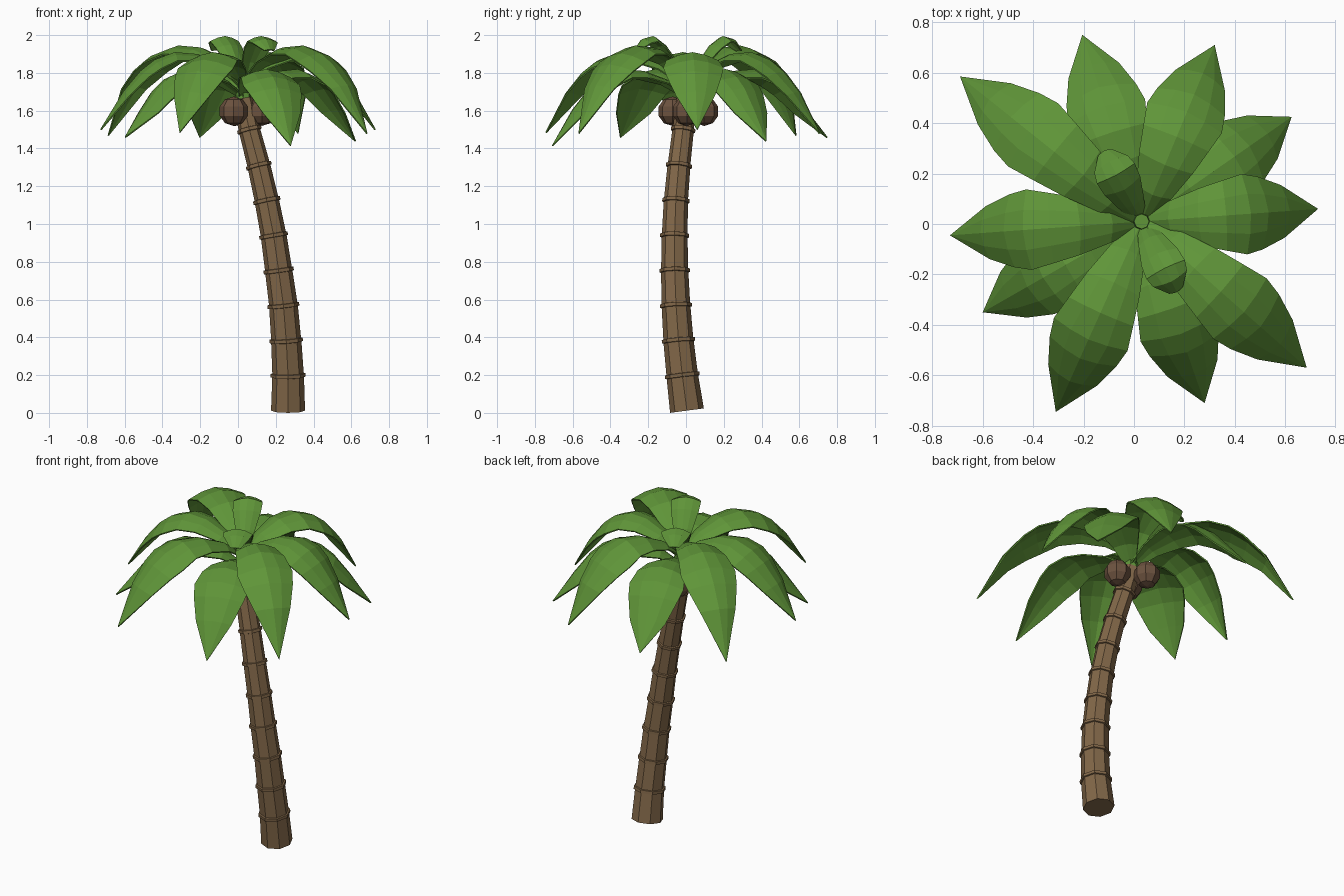
import bpy, bmesh, math
from mathutils import Vector

if "Cube" in bpy.data.objects:
    bpy.data.objects.remove(bpy.data.objects["Cube"])


def material(name, rgb):
    m = bpy.data.materials.new(name)
    m.diffuse_color = (*rgb, 1)
    m.use_nodes = True
    m.node_tree.nodes["Principled BSDF"].inputs["Base Color"].default_value = m.diffuse_color
    return m


BARK = material("bark", (0.22, 0.135, 0.065))
NUT = material("nut_shell", (0.15, 0.085, 0.05))
LEAF = material("leaf", (0.115, 0.30, 0.04))
CROWN = Vector((0.03, 0.01, 0))


def finish(name, bm, mat):
    bmesh.ops.recalc_face_normals(bm, faces=bm.faces)
    me = bpy.data.meshes.new(name)
    bm.to_mesh(me)
    bm.free()
    me.materials.append(mat)
    ob = bpy.data.objects.new(name, me)
    bpy.context.collection.objects.link(ob)
    return ob


# Trunk: bent eight-sided tube with a raised ring at every joint
path = [Vector(p) for p in [
    (.265, .005, .012), (.265, -.02, .2), (.255, -.04, .385), (.24, -.053, .57),
    (.215, -.06, .755), (.188, -.06, .94), (.152, -.053, 1.125), (.11, -.037, 1.31),
    (.06, -.015, 1.5), (.025, .005, 1.66)]]
bm = bmesh.new()
rings = []


def add_ring(centre, tangent, r):
    u = Vector((0, 1, 0)).cross(tangent).normalized()
    v = tangent.cross(u)
    rings.append([bm.verts.new(centre + r * (math.cos(a) * u + math.sin(a) * v))
                  for a in [k * math.pi / 4 for k in range(8)]])


last = len(path) - 1
for i, p in enumerate(path):
    t = (path[min(i + 1, last)] - path[max(i - 1, 0)]).normalized()
    r = 0.09 - 0.035 * i / last
    if i in (0, last):
        add_ring(p, t, r)
    else:
        for d, e in ((-.012, -.002), (-.01, .006), (.008, .006), (.01, -.003)):
            add_ring(p + t * d, t, r + e)
for a, b in zip(rings, rings[1:]):
    for k in range(8):
        bm.faces.new((a[k], a[(k + 1) % 8], b[(k + 1) % 8], b[k]))
bm.faces.new(rings[0])
bm.faces.new(rings[-1])
finish("trunk", bm, BARK)

# Coconuts: three around the trunk top
for n in range(3):
    a = math.radians(-3 + 120 * n)
    bm = bmesh.new()
    bmesh.ops.create_uvsphere(bm, u_segments=8, v_segments=5, radius=0.078)
    bmesh.ops.translate(bm, verts=bm.verts,
                        vec=CROWN + Vector((.097 * math.cos(a), .097 * math.sin(a), 1.597)))
    finish(f"coconut_{n + 1}", bm, NUT)

# Crown core: green bud joining the fronds
bm = bmesh.new()
bmesh.ops.create_cone(bm, cap_ends=True, segments=8, radius1=.045, radius2=.03, depth=.17)
bmesh.ops.translate(bm, verts=bm.verts, vec=CROWN + Vector((0, 0, 1.715)))
finish("crown_core", bm, LEAF)


# Fronds: profile rows are (fraction of length, ridge height, half width)
def frond(name, tip, profile, tip_z=None, sag=0.32):
    out = Vector((tip[0], tip[1], 0)) - CROWN
    side = Vector((-out.y, out.x, 0)).normalized()
    flat = out.normalized()
    bm = bmesh.new()
    rows = []
    for i, (f, z, w) in enumerate(profile):
        if tip_z and i == len(profile) - 1:
            z = tip_z
        p = CROWN + out * f + Vector((0, 0, z))
        lo, hi = profile[max(i - 1, 0)], profile[min(i + 1, len(profile) - 1)]
        slope = (flat * (hi[0] - lo[0]) * out.length + Vector((0, 0, hi[1] - lo[1]))).normalized()
        up = slope.cross(side)
        if w == 0:
            rows.append([bm.verts.new(p)] * 5)
        else:
            rows.append([bm.verts.new(p + side * s * w - up * w * sag * abs(s) ** 1.6)
                         for s in (-1, -.5, 0, .5, 1)])
    for a, b in zip(rows, rows[1:]):
        for k in range(4):
            bm.faces.new(dict.fromkeys((a[k], a[k + 1], b[k + 1], b[k])))
    ob = finish(name, bm, LEAF)
    mod = ob.modifiers.new("thickness", "SOLIDIFY")
    mod.thickness = 0.008


def arch(base, peak):
    return [(0, base, .03), (.15, base + (peak - base) * .6, .075), (.32, peak - .01, .115),
            (.48, peak, .14), (.62, peak - .04, .16), (.72, peak - .10, .145),
            (.84, peak - .21, .105), (1, 1.49, 0)]


HIGH, MIDDLE, LOW = arch(1.76, 1.945), arch(1.74, 1.91), arch(1.68, 1.82)
for n, (x, y, z, shape) in enumerate([
        (-.69, .585, 1.47, HIGH), (-.205, .75, 1.46, LOW), (.32, .71, 1.48, MIDDLE),
        (.625, .425, 1.44, LOW), (.73, .06, 1.5, MIDDLE), (.685, -.57, 1.48, HIGH),
        (.28, -.71, 1.415, LOW), (-.31, -.745, 1.485, MIDDLE), (-.6, -.35, 1.46, LOW),
        (-.73, -.045, 1.5, MIDDLE)]):
    frond(f"frond_{n + 1}", (x, y), shape, z)

# Young fronds: short curled leaves at the very top
YOUNG = [(0, 1.73, .025), (.22, 1.86, .055), (.45, 1.95, .08), (.66, 1.995, .085),
         (.85, 1.98, .075), (1, 1.925, .03)]
frond("young_frond_1", (-.12, .29), YOUNG)
frond("young_frond_2", (.17, -.27), YOUNG)
